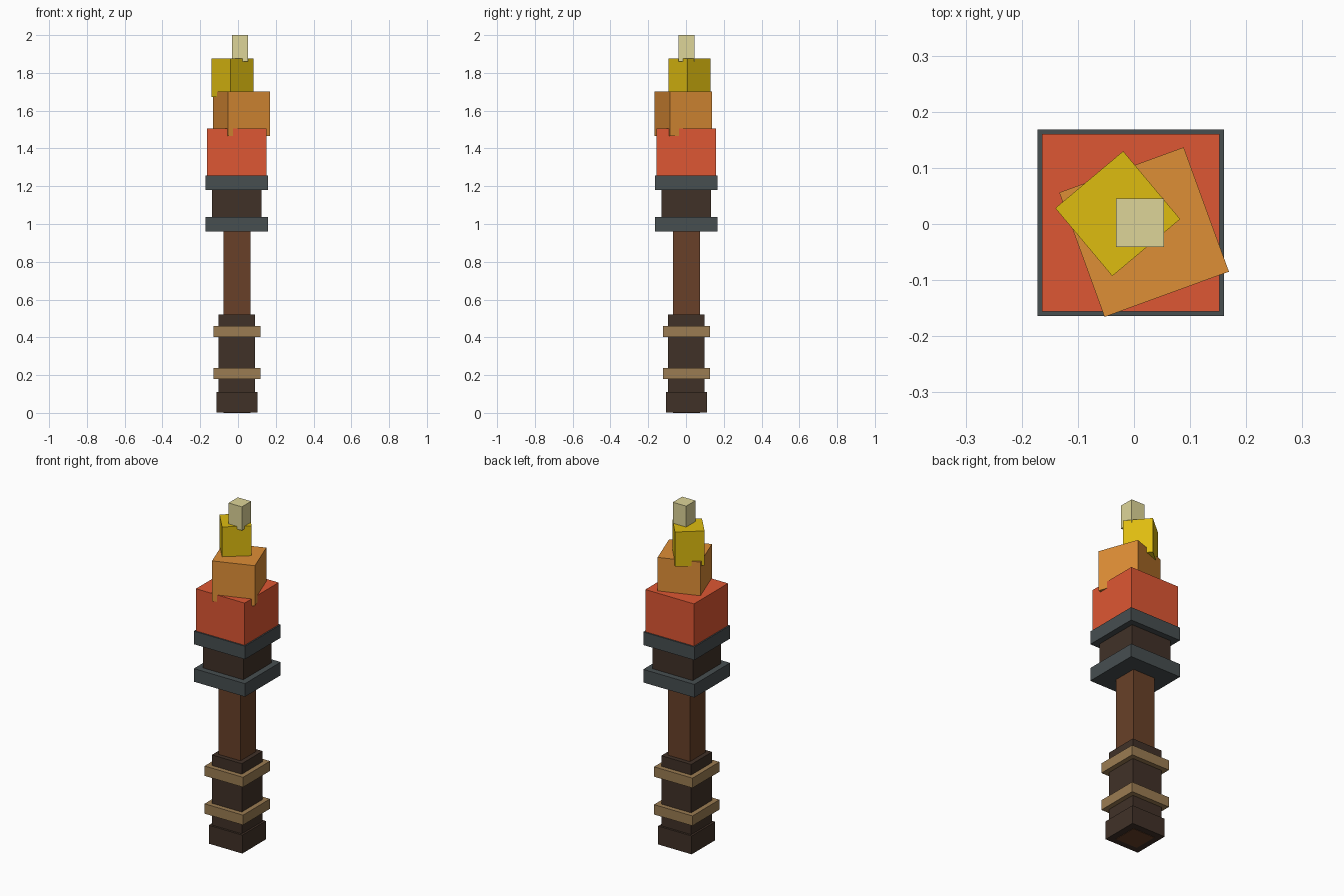
import bpy
import math

cube = bpy.data.objects.get("Cube")
if cube:
    bpy.data.objects.remove(cube, do_unlink=True)


def material(name, rgb):
    """Flat material from display RGB, stored as linear values."""
    linear = [(c / 255 / 12.92) if c < 11 else ((c / 255 + 0.055) / 1.055) ** 2.4 for c in rgb]
    mat = bpy.data.materials.new(name)
    mat.use_nodes = True
    color = (*linear, 1)
    mat.diffuse_color = color
    mat.node_tree.nodes["Principled BSDF"].inputs["Base Color"].default_value = color
    return mat


DARK = material("dark_wood", (64, 49, 39))
WOOD = material("brown_wood", (104, 64, 40))
ROPE = material("tan_binding", (155, 124, 82))
IRON = material("grey_iron", (71, 78, 80))
RED = material("flame_red", (222, 87, 51))
ORANGE = material("flame_orange", (222, 142, 54))
YELLOW = material("flame_yellow", (222, 188, 16))
PALE = material("flame_pale", (222, 213, 152))

AXIS = (-0.006, 0.002)


def block(name, half, bottom, top, mat, center=AXIS, turn=0):
    """Square block between two heights, optionally turned about z."""
    bpy.ops.mesh.primitive_cube_add(size=1, location=(*center, (bottom + top) / 2))
    obj = bpy.context.object
    obj.name = name
    obj.scale = (2 * half, 2 * half, top - bottom)
    obj.rotation_euler.z = math.radians(turn)
    obj.data.materials.append(mat)
    return obj


# Shaft and grip
block("shaft", 0.071, 0, 1.0, WOOD)
block("pommel", 0.109, 0.002, 0.11, DARK)
block("grip", 0.097, 0.1, 0.522, DARK)
for i, z in enumerate((0.18, 0.402)):
    block(f"grip_binding_{i + 1}", 0.125, z, z + 0.058, ROPE)

# Torch head
block("head_core", 0.131, 1.0, 1.22, DARK)
for i, z in enumerate((0.96, 1.18)):
    block(f"iron_collar_{i + 1}", 0.166, z, z + 0.077, IRON)

# Flame blocks, shrinking and twisting upward
block("flame_base", 0.158, 1.25, 1.505, RED)
block("flame_middle", 0.118, 1.465, 1.702, ORANGE, (0.018, -0.0145), 20)
block("flame_upper", 0.079, 1.673, 1.877, YELLOW, (-0.029, 0.0185), 40)
block("flame_tip", 0.043, 1.861, 2.0, PALE, (0.0105, 0.002))
